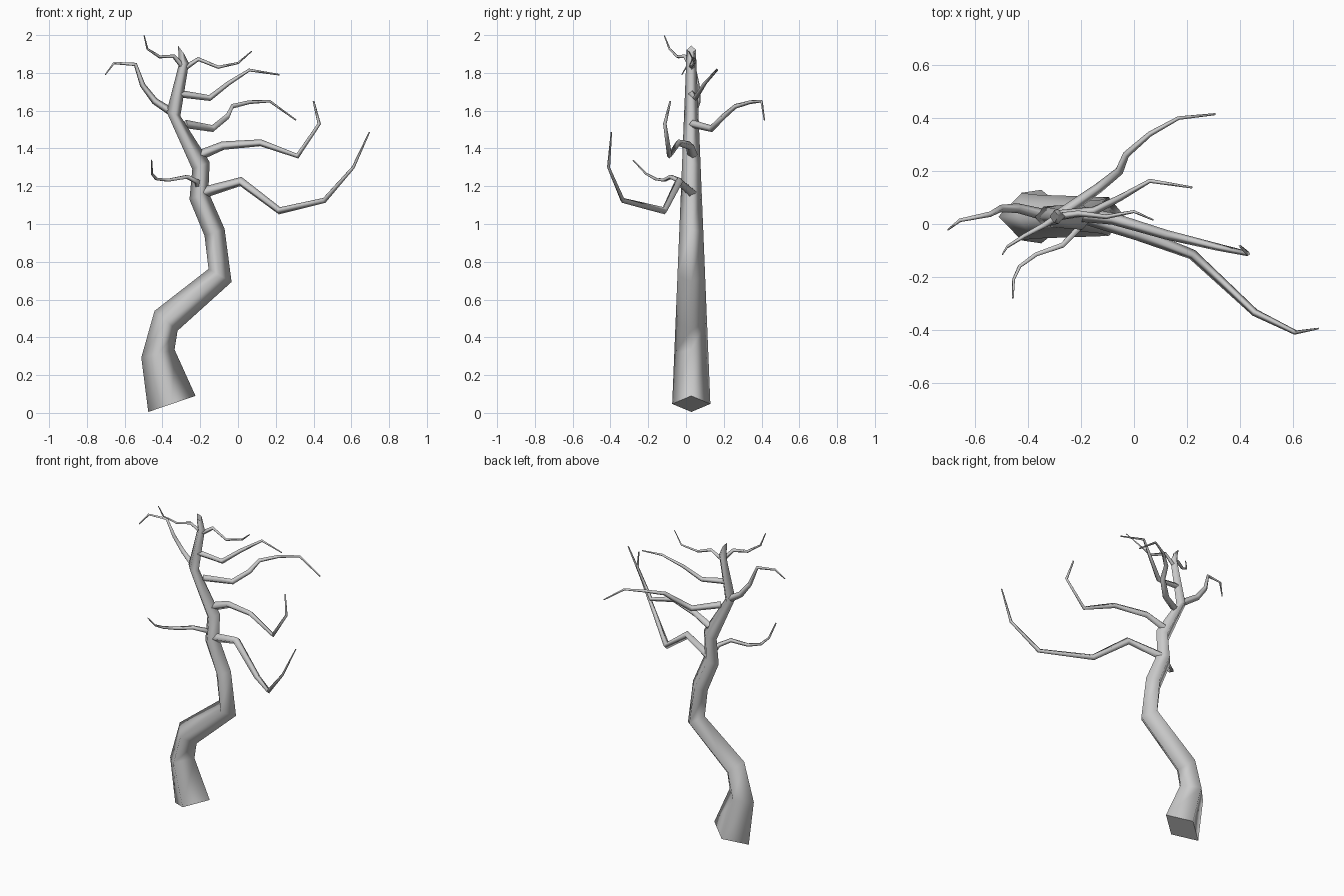
import bpy
import bmesh
from mathutils import Vector


def loft(name, rings):
    """Skin a chain of four-point rings, smooth sides and flat end caps."""
    bm = bmesh.new()
    loops = [[bm.verts.new(p) for p in ring] for ring in rings]
    for a, b in zip(loops, loops[1:]):
        for i in range(4):
            j = (i + 1) % 4
            bm.faces.new((a[i], a[j], b[j], b[i])).smooth = True
    bm.faces.new(loops[0][::-1])
    bm.faces.new(loops[-1])
    bmesh.ops.recalc_face_normals(bm, faces=bm.faces)
    mesh = bpy.data.meshes.new(name)
    bm.to_mesh(mesh)
    bm.free()
    obj = bpy.data.objects.new(name, mesh)
    bpy.context.collection.objects.link(obj)
    return obj


def branch(name, r0, r1, points):
    """Tapered diamond-section tube with mitred bends."""
    pts = [Vector(p) for p in points]
    n = len(pts)
    rings = []
    side = Vector((0, 1, 0))
    for i, p in enumerate(pts):
        d_in = (p - pts[max(i - 1, 0)]).normalized()
        d_out = (pts[min(i + 1, n - 1)] - p).normalized()
        t = (d_in + d_out).normalized()
        side = (side - t * side.dot(t)).normalized()
        up = t.cross(side)
        r = r0 + (r1 - r0) * i / (n - 1)
        rings.append([p + side * r, p + up * r, p - side * r, p - up * r])
    return loft(name, rings)


# Trunk: left and right edge of each ring in the front view (x, z, x, z)
Y = 0.028
profile = [
    (-0.475, 0.005, -0.225, 0.09), (-0.512, 0.293, -0.336, 0.335),
    (-0.442, 0.54, -0.32, 0.435), (-0.156, 0.762, -0.034, 0.693),
    (-0.177, 0.937, -0.071, 0.974), (-0.257, 1.13, -0.157, 1.17),
    (-0.242, 1.29, -0.15, 1.328), (-0.378, 1.593, -0.305, 1.572),
    (-0.312, 1.85, -0.26, 1.852), (-0.318, 1.945, -0.285, 1.90),
]
rings = []
for xl, zl, xr, zr in profile:
    xm, zm = (xl + xr) / 2, (zl + zr) / 2
    h = 0.103 - 0.041 * zm
    rings.append([(xl, Y, zl), (xm, Y - h, zm), (xr, Y, zr), (xm, Y + h, zm)])
loft("trunk", rings)

# Branches: start radius, tip radius, path
branch("lower_right_branch", 0.03, 0.004, [
    (-0.19, 0.03, 1.165), (0.015, -0.038, 1.225), (0.22, -0.115, 1.07),
    (0.457, -0.335, 1.125), (0.61, -0.41, 1.30), (0.696, -0.395, 1.487)])
branch("middle_right_branch", 0.027, 0.005, [
    (-0.20, 0.035, 1.365), (-0.08, 0.02, 1.415), (0.12, -0.04, 1.43),
    (0.315, -0.087, 1.36), (0.43, -0.112, 1.53), (0.40, -0.083, 1.65)])
branch("back_right_branch", 0.022, 0.004, [
    (-0.28, 0.035, 1.53), (-0.135, 0.135, 1.505), (-0.055, 0.20, 1.57),
    (-0.03, 0.262, 1.623), (0.06, 0.34, 1.645), (0.168, 0.40, 1.65),
    (0.307, 0.415, 1.55)])
branch("upper_right_branch", 0.02, 0.004, [
    (-0.31, 0.03, 1.69), (-0.15, 0.05, 1.667), (-0.05, 0.10, 1.745),
    (0.06, 0.163, 1.815), (0.22, 0.138, 1.79)])
branch("top_right_twig", 0.014, 0.003, [
    (-0.275, 0.03, 1.83), (-0.21, 0.04, 1.873), (-0.105, 0.027, 1.83),
    (0.0, 0.047, 1.852), (0.073, 0.015, 1.915)])
branch("top_left_twig", 0.014, 0.003, [
    (-0.29, 0.028, 1.83), (-0.34, -0.005, 1.888), (-0.415, -0.045, 1.885),
    (-0.48, -0.087, 1.927), (-0.497, -0.115, 1.998)])
branch("left_branch", 0.022, 0.003, [
    (-0.34, 0.035, 1.585), (-0.44, 0.06, 1.65), (-0.505, 0.058, 1.735),
    (-0.543, 0.037, 1.845), (-0.657, 0.014, 1.852), (-0.703, -0.022, 1.79)])
branch("front_left_branch", 0.018, 0.004, [
    (-0.20, 0.02, 1.18), (-0.217, -0.025, 1.225), (-0.27, -0.08, 1.25),
    (-0.37, -0.115, 1.232), (-0.432, -0.16, 1.238), (-0.455, -0.21, 1.265),
    (-0.458, -0.28, 1.338)])
